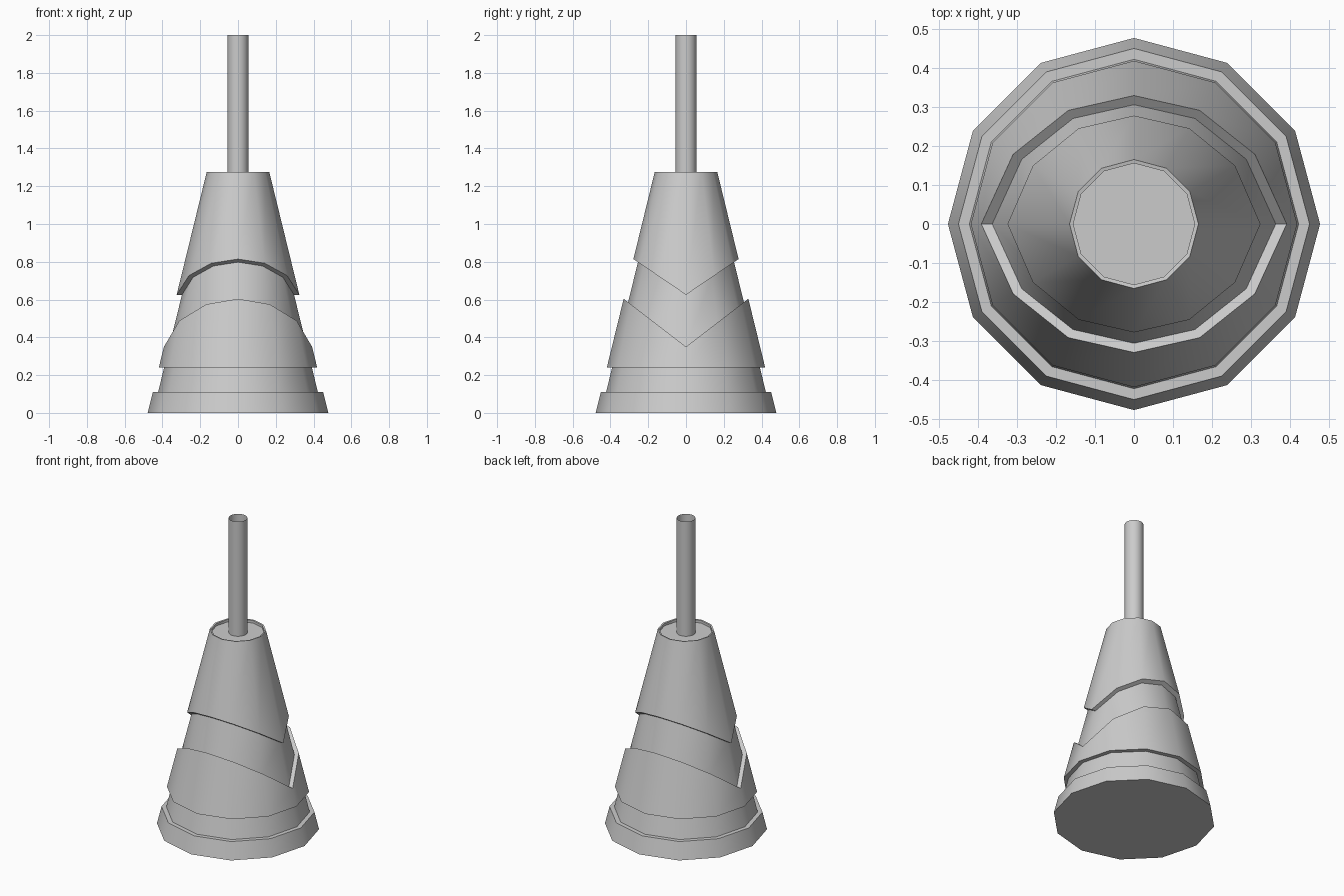
import bpy, bmesh
from math import sin, cos, pi, radians

if "Cube" in bpy.data.objects:
    bpy.data.objects.remove(bpy.data.objects["Cube"])

SIDES = 12
TAPER = 0.245          # radius lost per unit of height
OUTER, INNER = 0.478, 0.450   # radii at z=0 of outer sleeves and inner core


def cut_ring(r0, a, b=0.0):
    """Ring where the cone r = r0 - TAPER*z meets the planes z = a + b*|y|."""
    pts = []
    for i in range(SIDES):
        t = 2 * pi * i / SIDES
        s = abs(sin(t))
        r = (r0 - TAPER * a) / (1 + TAPER * b * s)
        pts.append((r * cos(t), r * sin(t), a + b * r * s))
    return pts


def flat_ring(r, z, n=SIDES):
    return [(r * cos(2 * pi * i / n), r * sin(2 * pi * i / n), z) for i in range(n)]


def loft(name, rings, cap_start=False, cap_end=False):
    bm = bmesh.new()
    loops = [[bm.verts.new(p) for p in ring] for ring in rings]
    n = len(loops[0])
    for lo, hi in zip(loops, loops[1:]):
        for i in range(n):
            j = (i + 1) % n
            bm.faces.new((lo[i], lo[j], hi[j], hi[i]))
    if cap_start:
        bm.faces.new(loops[0][::-1])
    if cap_end:
        bm.faces.new(loops[-1])
    me = bpy.data.meshes.new(name)
    bm.to_mesh(me)
    bm.free()
    ob = bpy.data.objects.new(name, me)
    bpy.context.collection.objects.link(ob)
    bpy.ops.object.select_all(action='DESELECT')
    ob.select_set(True)
    bpy.context.view_layer.objects.active = ob
    bpy.ops.object.shade_smooth_by_angle(angle=radians(40))
    return ob


# Tapered body: base ring, groove, lower sleeve, V groove, upper sleeve, recessed top
loft("tapered_body", [
    cut_ring(OUTER, 0.0),
    cut_ring(OUTER, 0.11),
    cut_ring(INNER, 0.11),
    cut_ring(INNER, 0.24),
    cut_ring(OUTER, 0.24),
    cut_ring(OUTER, 0.35, 0.77),
    cut_ring(INNER, 0.35, 0.77),
    cut_ring(INNER, 0.625, 0.68),
    cut_ring(OUTER, 0.625, 0.68),
    cut_ring(OUTER, 1.275),
    flat_ring(0.156, 1.273),
    flat_ring(0.156, 1.257),
], cap_start=True, cap_end=True)

# Upright pole, an open tube
loft("pole", [flat_ring(0.055, 1.257, 24), flat_ring(0.055, 2.0, 24)])
